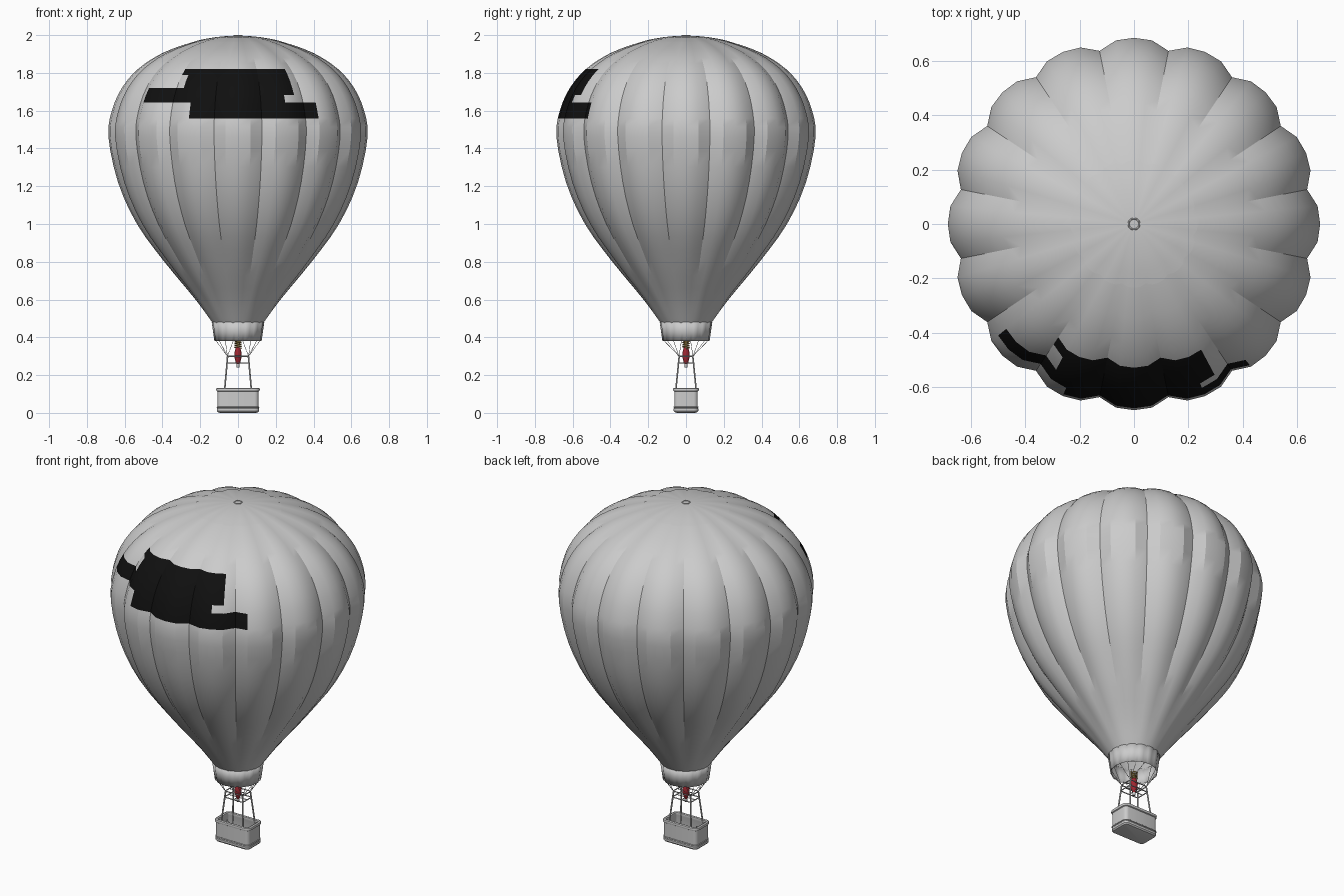
import bpy, bmesh, math
from mathutils import Vector

if "Cube" in bpy.data.objects:
    bpy.data.objects.remove(bpy.data.objects["Cube"])

GORES, SEG = 16, 4
N = GORES * SEG


def material(name, col):
    m = bpy.data.materials.new(name)
    m.diffuse_color = (*col, 1)
    m.use_nodes = True
    m.node_tree.nodes["Principled BSDF"].inputs["Base Color"].default_value = m.diffuse_color
    return m


RED = material("red", (0.35, 0.02, 0.03))
BRASS = material("brass", (0.5, 0.33, 0.08))
DARK = material("dark", (0.005, 0.005, 0.005))
GREY = material("plain", (0.8, 0.8, 0.8))


def loft(name, loops, cap_start=False, cap_end=False, mat=None, angle=35):
    """Skin a list of equal-length closed loops."""
    bm = bmesh.new()
    rings = [[bm.verts.new(p) for p in lp] for lp in loops]
    for a, b in zip(rings, rings[1:]):
        for i in range(len(a)):
            j = (i + 1) % len(a)
            bm.faces.new((a[i], a[j], b[j], b[i]))
    if cap_start:
        bm.faces.new(rings[0][::-1])
    if cap_end:
        bm.faces.new(rings[-1])
    me = bpy.data.meshes.new(name)
    bm.to_mesh(me)
    bm.free()
    ob = bpy.data.objects.new(name, me)
    bpy.context.collection.objects.link(ob)
    if mat:
        me.materials.append(mat)
    bpy.ops.object.select_all(action='DESELECT')
    ob.select_set(True)
    bpy.context.view_layer.objects.active = ob
    bpy.ops.object.shade_smooth_by_angle(angle=math.radians(angle))
    return ob


def circle(r, z, n=16, x=0, y=0):
    return [(x + r * math.cos(2 * math.pi * i / n), y + r * math.sin(2 * math.pi * i / n), z)
            for i in range(n)]


def lathe(name, prof, n=16, mat=None, x=0, y=0, caps=True):
    return loft(name, [circle(r, z, n, x, y) for r, z in prof], caps, caps, mat)


def rods(name, paths, r, cyclic=False, mat=None, res=2):
    cu = bpy.data.curves.new(name, 'CURVE')
    cu.dimensions = '3D'
    cu.bevel_depth, cu.bevel_resolution = r, res
    cu.use_fill_caps = True
    for p in paths:
        s = cu.splines.new('POLY')
        s.points.add(len(p) - 1)
        for q, v in zip(s.points, p):
            q.co = (*v, 1)
        s.use_cyclic_u = cyclic
    ob = bpy.data.objects.new(name, cu)
    bpy.context.collection.objects.link(ob)
    if mat:
        cu.materials.append(mat)
    return ob


def rrect(hx, hy, r, z, k=5):
    pts = []
    for q, (sx, sy) in enumerate([(1, 1), (-1, 1), (-1, -1), (1, -1)]):
        for i in range(k):
            a = math.pi / 2 * (q + i / (k - 1))
            pts.append((sx * (hx - r) + r * math.cos(a), sy * (hy - r) + r * math.sin(a), z))
    return pts


# Envelope profile, smoothed with Catmull-Rom
KEYS = [(0.13, 0.47), (0.225, 0.6), (0.39, 0.8), (0.535, 1.0), (0.635, 1.22), (0.686, 1.46),
        (0.668, 1.6), (0.615, 1.72), (0.53, 1.82), (0.40, 1.905), (0.24, 1.963), (0.12, 1.986),
        (0.02, 1.994)]


def smooth(keys, n=3):
    P = [Vector(k) for k in keys]
    P = [2 * P[0] - P[1]] + P + [2 * P[-1] - P[-2]]
    out = []
    for a, b, c, d in zip(P, P[1:], P[2:], P[3:]):
        for i in range(n):
            t = i / n
            out.append(0.5 * (2 * b + (c - a) * t + (2 * a - 5 * b + 4 * c - d) * t * t
                              + (3 * b - a - 3 * c + d) * t ** 3))
    return out + [P[-2]]


def gore_ring(r, z, depth):
    """Ring bulging between the seams."""
    pts = []
    for i in range(N):
        t = abs((i % SEG) / SEG * 2 - 1)
        a = 2 * math.pi * (i / N - 0.5 / GORES)
        q = r * (1 - depth * t ** 2.5)
        pts.append((q * math.cos(a), q * math.sin(a), z))
    return pts


prof = smooth(KEYS)
env = loft("envelope", [gore_ring(p.x, p.y, 0.052 * min(1, (p.y - 0.47) / 0.4)) for p in prof],
           cap_end=True, mat=GREY, angle=24)

# Dark panel on the front of the envelope
env.data.materials.append(DARK)
for f in env.data.polygons:
    x, y, z = f.center
    main = -0.28 < x < 0.27 and 1.55 < z < 1.81
    side = (-0.48 < x < -0.25 and 1.64 < z < 1.73) or (0.25 < x < 0.43 and 1.55 < z < 1.63)
    if y < 0 and (main or side):
        f.material_index = 1

# Scalloped crown vent and crown ring
vent = [(0.235, 1.966), (0.18, 1.979), (0.12, 1.989), (0.06, 1.995), (0.02, 1.997)]
loft("crown_vent", [gore_ring(r, z, 0.05) for r, z in vent], cap_end=True)
rods("crown_ring", [circle(0.02, 1.997, 24)], 0.003, True)

# Skirt around the mouth
sk = loft("skirt", [gore_ring(r, z, 0.03) for r, z in [(0.125, 0.38), (0.132, 0.43), (0.139, 0.48)]])
so = sk.modifiers.new("thickness", 'SOLIDIFY')
so.thickness = 0.002

# Basket: outer wall, padded rim, inner wall and floor
HX, HY = 0.112, 0.065
wall = [(-0.018, 0.0), (-0.006, 0.003), (0, 0.01), (0, 0.022), (-0.003, 0.026), (-0.003, 0.113),
        (0.002, 0.116), (0.004, 0.123), (0.002, 0.13), (-0.006, 0.133), (-0.013, 0.13),
        (-0.015, 0.122), (-0.012, 0.114), (-0.012, 0.014)]
loft("basket", [rrect(HX + o, HY + o, 0.024 + o, z) for o, z in wall], True, True)
rods("basket_band", [rrect(HX - 0.001, HY - 0.001, 0.023, 0.03)], 0.003, True)

# Uprights between basket and burner frame
corners = [(sx, sy) for sx in (1, -1) for sy in (1, -1)]
rods("uprights", [[(sx * 0.075, sy * 0.055, 0.03), (sx * 0.07, sy * 0.053, 0.13),
                   (sx * 0.055, sy * 0.036, 0.30)] for sx, sy in corners], 0.0045)
rods("burner_frame", [rrect(0.057, 0.038, 0.012, 0.30), rrect(0.06, 0.041, 0.012, 0.265)],
     0.003, True)
rods("burner_crossbars", [[(-0.06, 0, 0.265), (0.06, 0, 0.265)], [(0, -0.041, 0.265), (0, 0.041, 0.265)],
                          [(-0.057, 0, 0.30), (0.057, 0, 0.30)]], 0.0025)

# Suspension cables, four to each frame corner
cables = []
for i in range(GORES):
    a = 2 * math.pi * (i + 0.5) / GORES
    c, s = math.cos(a), math.sin(a)
    cables.append([(0.056 * math.copysign(1, c), 0.037 * math.copysign(1, s), 0.30),
                   (0.121 * c, 0.121 * s, 0.385)])
rods("cables", cables, 0.0013, res=1)

# Burner: red body, base nozzle, brass coil
lathe("burner_body", [(0.006, 0.255), (0.013, 0.27), (0.019, 0.295), (0.019, 0.315),
                      (0.015, 0.335), (0.012, 0.345)], 16, RED)
lathe("burner_base", [(0.007, 0.24), (0.009, 0.243), (0.009, 0.258)], 12)
coil = [(0.017 * math.cos(t * 0.4), 0.017 * math.sin(t * 0.4), 0.342 + t * 0.0007)
        for t in range(64)]
rods("burner_coil", [coil], 0.0033, mat=BRASS)
lathe("burner_nozzle", [(0.009, 0.343), (0.009, 0.375)], 12, BRASS)

# Gas bottle in the basket
lathe("gas_bottle", [(0.015, 0.014), (0.016, 0.02), (0.016, 0.085), (0.011, 0.098), (0.005, 0.102),
                     (0.005, 0.112)], 16, x=-0.07, y=0.0)
